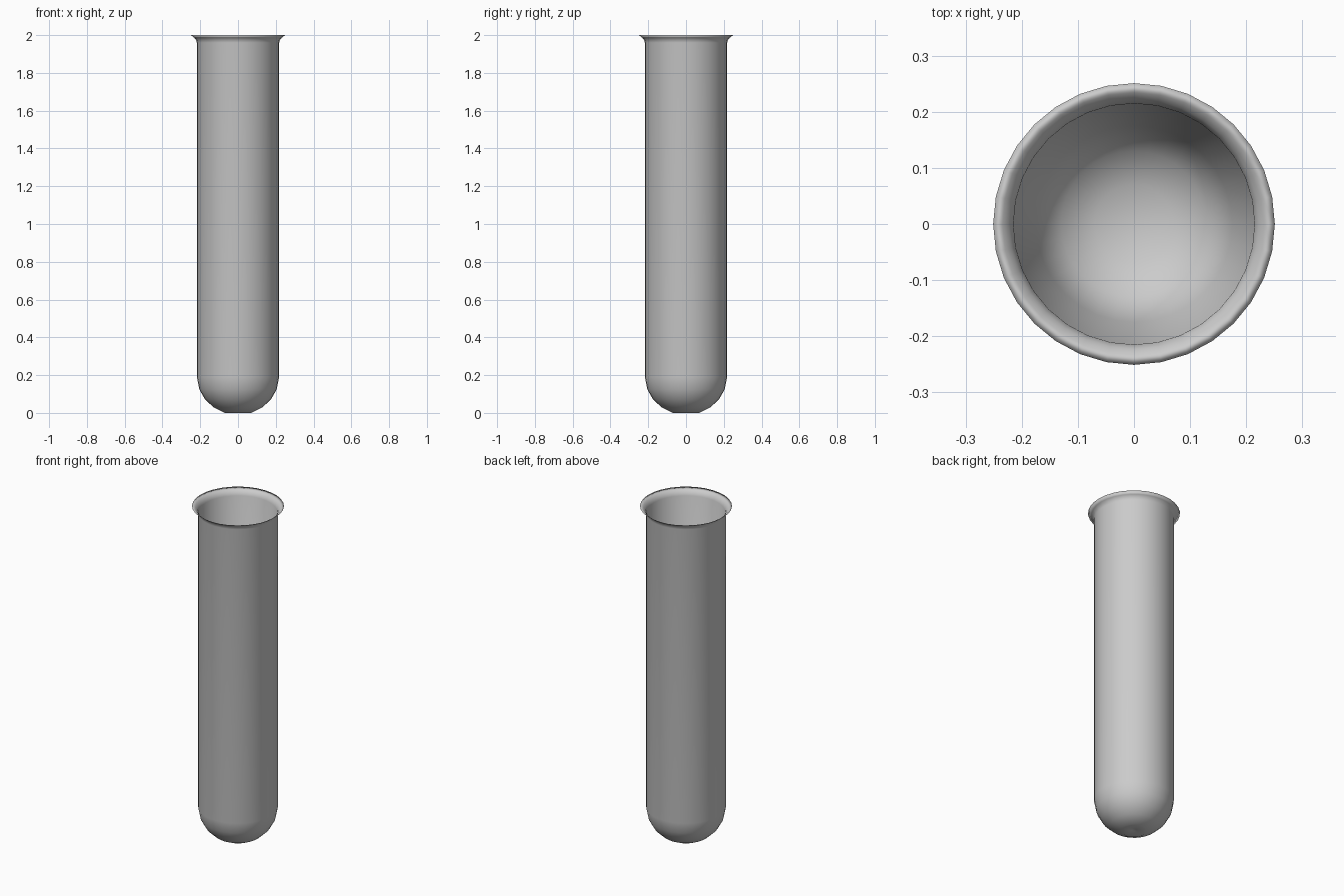
import bpy, bmesh
from math import cos, sin, tau

if "Cube" in bpy.data.objects:
    bpy.data.objects.remove(bpy.data.objects["Cube"])

SEG = 32


def lathe(name, profile):
    """Revolve an (r, z) profile around z; r = 0 points become poles."""
    bm = bmesh.new()
    rings = []
    for r, z in profile:
        n = 1 if r == 0 else SEG
        rings.append([bm.verts.new((r * cos(tau * i / SEG), r * sin(tau * i / SEG), z))
                      for i in range(n)])
    for a, b in zip(rings, rings[1:]):
        for i in range(SEG):
            j = (i + 1) % SEG
            quad = [a[i % len(a)], a[j % len(a)], b[j % len(b)], b[i % len(b)]]
            bm.faces.new(list(dict.fromkeys(quad)))
    bmesh.ops.recalc_face_normals(bm, faces=bm.faces)
    for f in bm.faces:
        f.smooth = True
    mesh = bpy.data.meshes.new(name)
    bm.to_mesh(mesh)
    bm.free()
    obj = bpy.data.objects.new(name, mesh)
    bpy.context.collection.objects.link(obj)
    return obj


# Outer rounded bottom (slightly dimpled pole), straight wall and flared lip
outer = [(0, 0.008), (0.012, 0.004), (0.07, 0.0), (0.13, 0.03), (0.175, 0.072),
         (0.205, 0.125), (0.218, 0.19), (0.218, 1.96), (0.222, 1.975),
         (0.232, 1.987), (0.251, 2.0)]
# Inside of the lip, gently tapering bore and inner bowl
inner = [(0.234, 1.991), (0.223, 1.98), (0.215, 1.962), (0.175, 0.12),
         (0.13, 0.06), (0.07, 0.028), (0, 0.022)]
lathe("test_tube", outer + inner)
